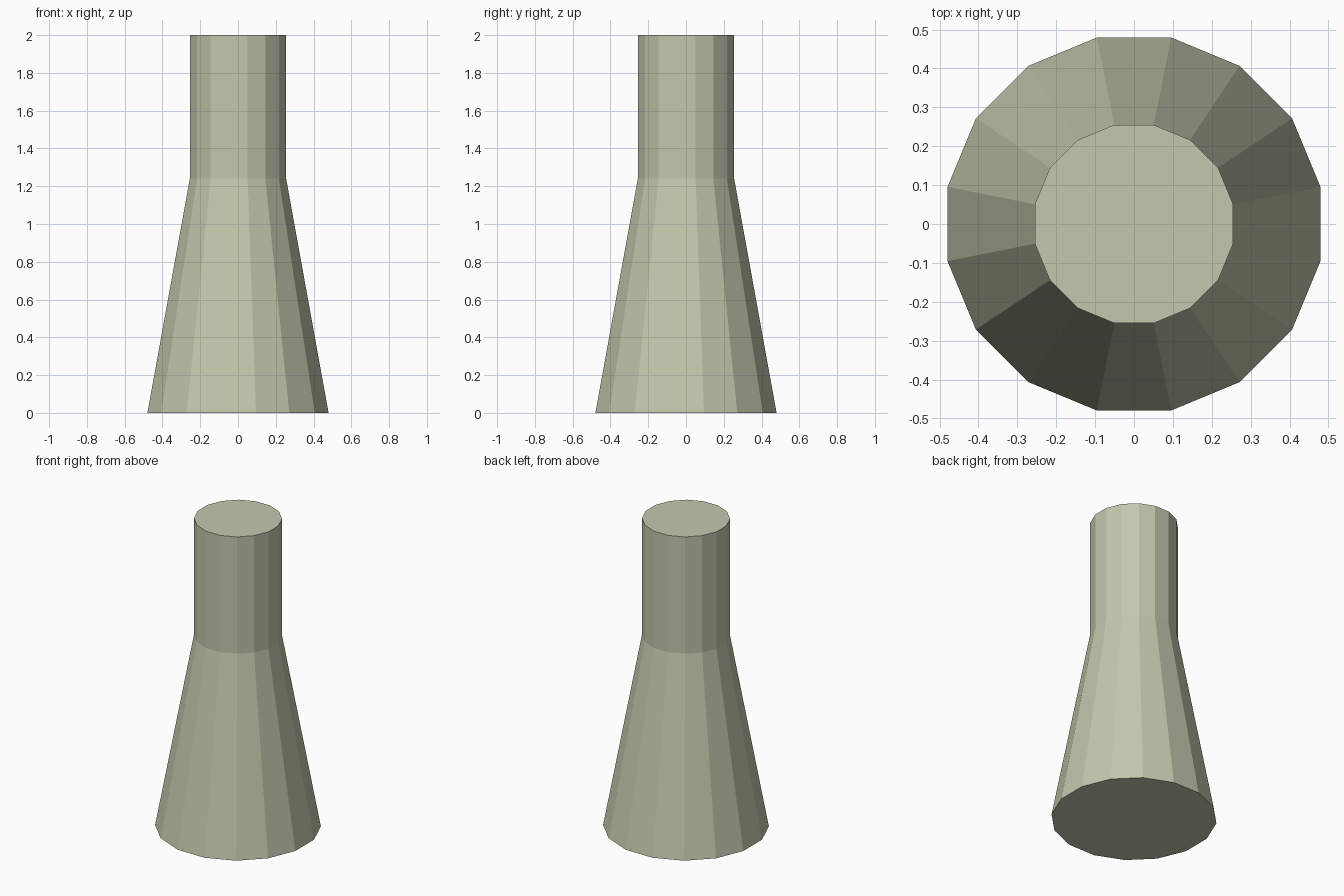
import bpy, bmesh
from math import pi, sin, cos

if "Cube" in bpy.data.objects:
    bpy.data.objects.remove(bpy.data.objects["Cube"])

SIDES = 16
# (radius, height): flared base, shoulder, straight neck
PROFILE = [(0.489, 0.0), (0.26, 1.24), (0.26, 2.0)]

bm = bmesh.new()
rings = []
for r, z in PROFILE:
    angles = [(i + 0.5) * 2 * pi / SIDES for i in range(SIDES)]
    rings.append([bm.verts.new((r * cos(a), r * sin(a), z)) for a in angles])

# Flat side panels
for low, high in zip(rings, rings[1:]):
    for i in range(SIDES):
        j = (i + 1) % SIDES
        bm.faces.new((low[i], low[j], high[j], high[i]))

# Bottom and top caps
bm.faces.new(rings[0][::-1])
bm.faces.new(rings[-1])

mesh = bpy.data.meshes.new("flared_column")
bm.to_mesh(mesh)
bm.free()
column = bpy.data.objects.new("flared_column", mesh)
bpy.context.collection.objects.link(column)

# Pale olive stone colour
mat = bpy.data.materials.new("pale_olive")
mat.diffuse_color = (0.55, 0.58, 0.42, 1)
mat.use_nodes = True
mat.node_tree.nodes["Principled BSDF"].inputs["Base Color"].default_value = mat.diffuse_color
mesh.materials.append(mat)
